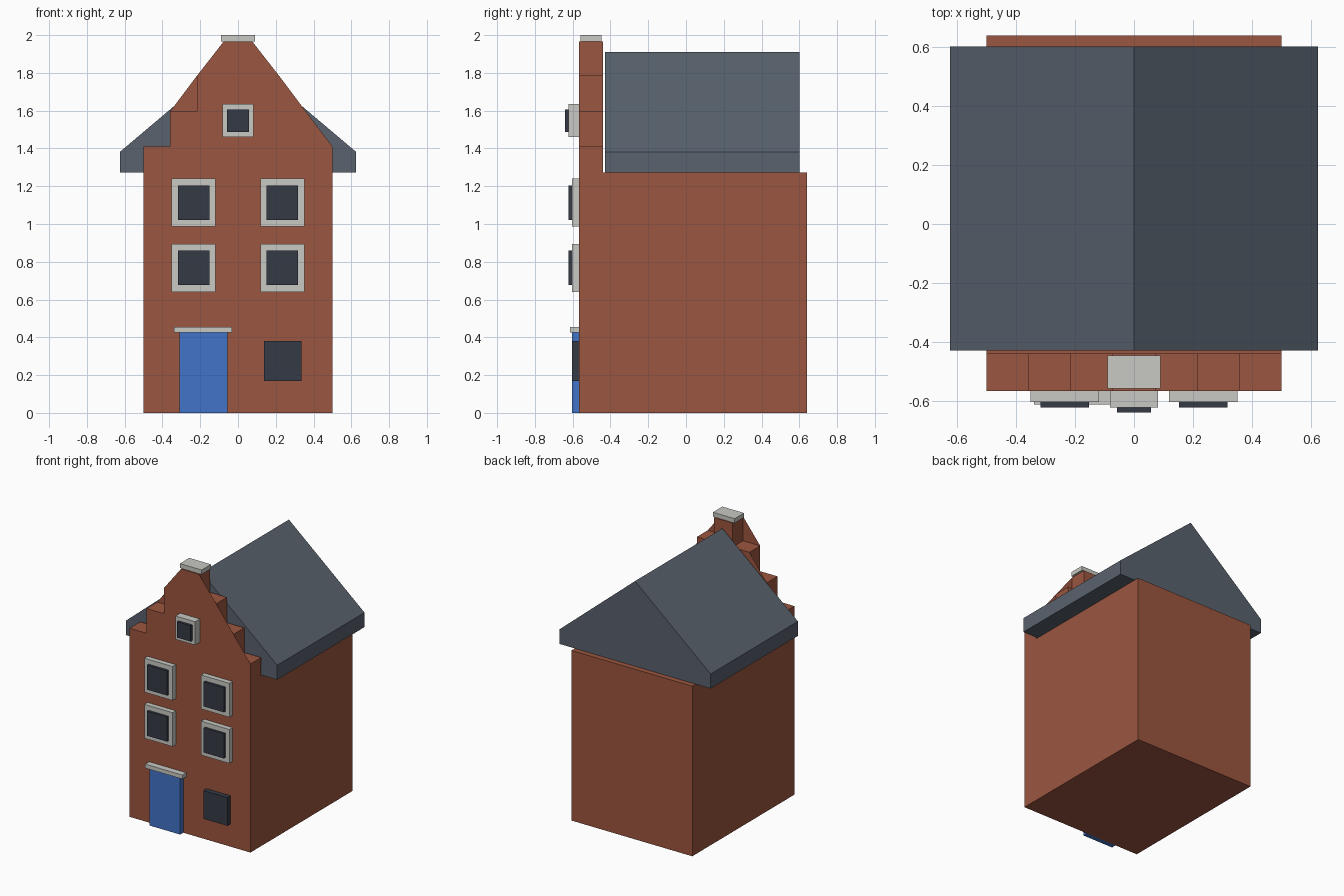
import bpy
import bmesh

cube = bpy.data.objects.get("Cube")
if cube:
    bpy.data.objects.remove(cube, do_unlink=True)


def material(name, color):
    mat = bpy.data.materials.new(name)
    mat.use_nodes = True
    mat.diffuse_color = (*color, 1)
    bsdf = next(n for n in mat.node_tree.nodes if n.type == "BSDF_PRINCIPLED")
    bsdf.inputs["Base Color"].default_value = (*color, 1)
    return mat


BRICK = material("red brick", (0.33, 0.092, 0.05))
SLATE = material("grey slate", (0.10, 0.122, 0.155))
STONE = material("pale stone", (0.58, 0.58, 0.55))
GLASS = material("dark glass", (0.035, 0.042, 0.06))
PAINT = material("blue paint", (0.055, 0.175, 0.58))

WALL_Y = -0.567      # front face of the house
GABLE_Y = -0.44      # back face of the gable wall


def finish(bm, name, mat):
    mesh = bpy.data.meshes.new(name)
    bm.to_mesh(mesh)
    bm.free()
    mesh.materials.append(mat)
    obj = bpy.data.objects.new(name, mesh)
    bpy.context.collection.objects.link(obj)
    return obj


def prism(name, profile, y0, y1, mat):
    """Extrude an (x, z) outline, listed anticlockwise from the front."""
    bm = bmesh.new()
    face = bm.faces.new([bm.verts.new((x, y0, z)) for x, z in profile])
    ext = bmesh.ops.extrude_face_region(bm, geom=[face], use_keep_orig=True)
    verts = [v for v in ext["geom"] if isinstance(v, bmesh.types.BMVert)]
    bmesh.ops.translate(bm, verts=verts, vec=(0, y1 - y0, 0))
    bmesh.ops.recalc_face_normals(bm, faces=bm.faces[:])
    return finish(bm, name, mat)


def box(name, x0, x1, y0, y1, z0, z1, mat):
    return prism(name, [(x0, z0), (x1, z0), (x1, z1), (x0, z1)], y0, y1, mat)


# House body and stepped gable wall
box("house_body", -0.5, 0.5, GABLE_Y, 0.64, 0, 1.272, BRICK)
corners = [(0.5, 1.41), (0.36, 1.595), (0.217, 1.785), (0.075, 1.967)]
steps = [(0.5, 0), corners[0]]
for (_, z), (x, z_next) in zip(corners, corners[1:]):
    steps += [(x, z), (x, z_next)]
outline = steps + [(-x, z) for x, z in reversed(steps)]
prism("gable_wall", outline, WALL_Y, GABLE_Y, BRICK)

# Thin sloping infills in the notches between the steps
bm = bmesh.new()
for side, notch, y in [(1, 0, WALL_Y), (1, 1, WALL_Y), (1, 2, WALL_Y),
                       (-1, 2, WALL_Y), (-1, 1, GABLE_Y)]:
    (xa, za), (xb, zb) = corners[notch], corners[notch + 1]
    tri = [(xa, za), (xb, za), (xb, zb)]
    bm.faces.new([bm.verts.new((side * x, y, z)) for x, z in tri])
bm.normal_update()
for f in bm.faces:
    outward = -1 if f.calc_center_median().y < -0.5 else 1
    if f.normal.y * outward < 0:
        f.normal_flip()
finish(bm, "gable_infill", BRICK)
box("gable_cap", -0.09, 0.09, -0.558, -0.447, 1.967, 2.0, STONE)

# Roof
prism("roof", [(-0.625, 1.273), (0.625, 1.273), (0.625, 1.382),
               (0, 1.91), (-0.625, 1.382)], -0.43, 0.602, SLATE)

# Upper windows
for floor, z in (("middle", 0.768), ("upper", 1.113)):
    for side, x in (("right", -0.235), ("left", 0.235)):
        name = f"{floor}_{side}_window"
        box(name + "_frame", x - 0.117, x + 0.117, -0.604, WALL_Y,
            z - 0.127, z + 0.127, STONE)
        box(name + "_pane", x - 0.083, x + 0.083, -0.622, -0.604,
            z - 0.092, z + 0.092, GLASS)

# Attic window
box("attic_window_frame", -0.081, 0.081, -0.622, WALL_Y, 1.46, 1.635, STONE)
box("attic_window_pane", -0.057, 0.057, -0.64, -0.622, 1.487, 1.606, GLASS)

# Ground floor
box("door", -0.311, -0.056, -0.604, WALL_Y, 0, 0.425, PAINT)
box("door_lintel", -0.339, -0.031, -0.613, WALL_Y, 0.425, 0.455, STONE)
box("shop_window", 0.137, 0.335, -0.604, WALL_Y, 0.17, 0.381, GLASS)
